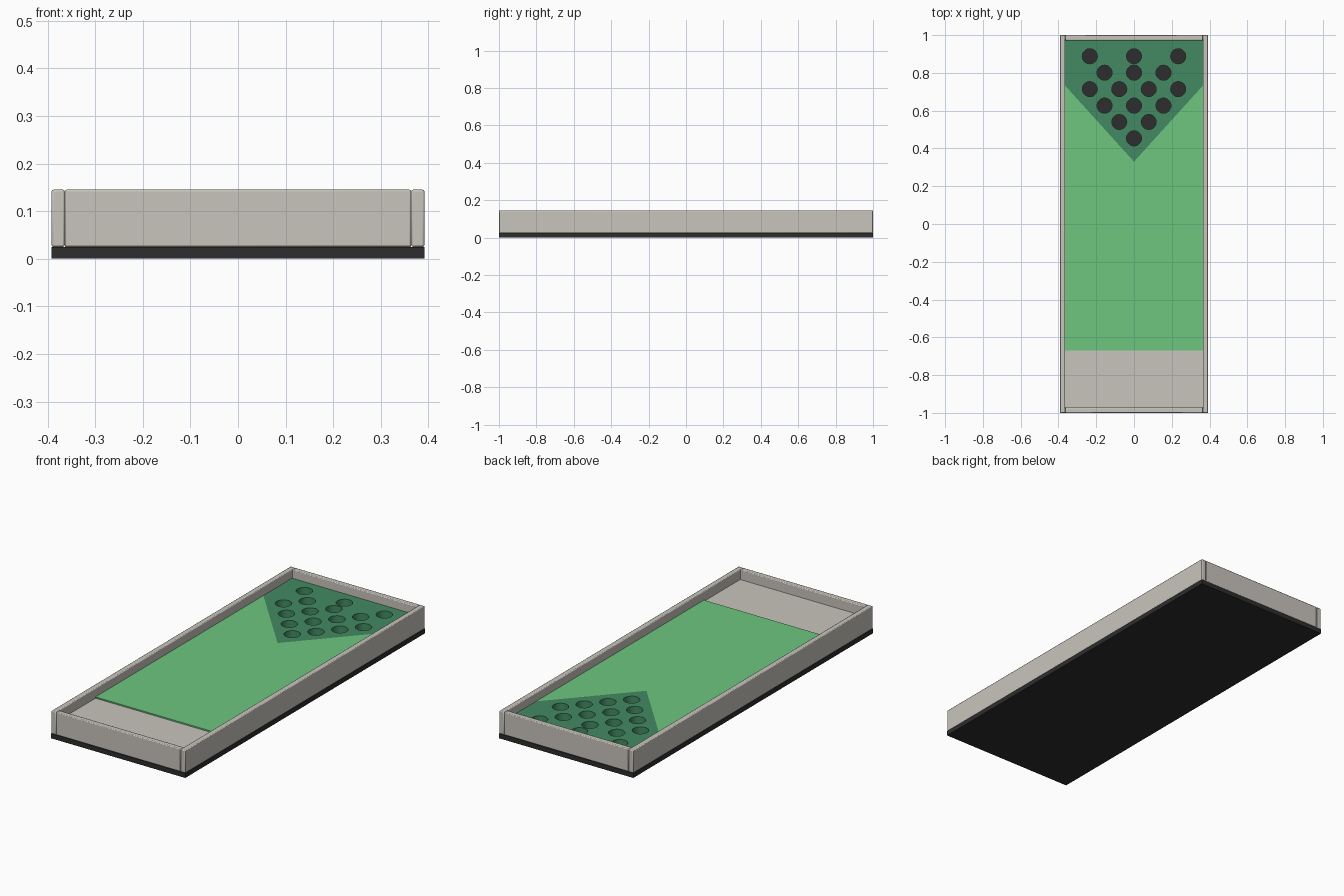
import bpy, bmesh, math
from mathutils import Matrix, Vector

cube = bpy.data.objects.get("Cube")
if cube:
    bpy.data.objects.remove(cube, do_unlink=True)


def material(name, rgb):
    m = bpy.data.materials.new(name)
    m.use_nodes = True
    m.diffuse_color = (*rgb, 1)
    bsdf = next(n for n in m.node_tree.nodes if n.type == 'BSDF_PRINCIPLED')
    bsdf.inputs["Base Color"].default_value = (*rgb, 1)
    return m


grey = material("warm grey", (0.584, 0.558, 0.509))
light_green = material("light green", (0.156, 0.565, 0.212))
dark_green = material("dark green", (0.056, 0.254, 0.122))
black = material("charcoal", (0.026, 0.026, 0.026))

# Overall sizes
HALF_X, HALF_Y = 0.392, 1.0
WALL = 0.028
BASE_TOP, TOP = 0.025, 0.145
APRON_TOP, DECK_TOP = 0.093, 0.1
IN_X, IN_Y = HALF_X - WALL, HALF_Y - WALL
APRON_Y = -0.67


def box(name, lo, hi, mat, bevel=0):
    lo, hi = Vector(lo), Vector(hi)
    bm = bmesh.new()
    bmesh.ops.create_cube(bm, size=1, matrix=Matrix.Translation((lo + hi) / 2)
                          @ Matrix.Diagonal((*(hi - lo), 1)))
    mesh = bpy.data.meshes.new(name)
    bm.to_mesh(mesh)
    bm.free()
    obj = bpy.data.objects.new(name, mesh)
    bpy.context.collection.objects.link(obj)
    mesh.materials.append(mat)
    if bevel:
        mod = obj.modifiers.new("rounded edges", 'BEVEL')
        mod.width, mod.segments = bevel, 2
    return obj


def panel(name, outline, holes, z0, z1, mat):
    """Flat slab cut from an outline, with round holes through it."""
    curve = bpy.data.curves.new(name, 'CURVE')
    curve.dimensions, curve.fill_mode = '2D', 'BOTH'
    curve.extrude = (z1 - z0) / 2
    loops = [outline]
    for cx, cy, r in holes:
        steps = [math.tau * i / 20 for i in range(20)]
        loops.append([(cx + r * math.cos(a), cy + r * math.sin(a)) for a in steps])
    for loop in loops:
        spline = curve.splines.new('POLY')
        spline.points.add(len(loop) - 1)
        for point, (x, y) in zip(spline.points, loop):
            point.co = (x, y, 0, 1)
        spline.use_cyclic_u = True
    temp = bpy.data.objects.new(name + " outline", curve)
    bpy.context.collection.objects.link(temp)
    graph = bpy.context.evaluated_depsgraph_get()
    mesh = bpy.data.meshes.new_from_object(temp.evaluated_get(graph))
    bpy.data.objects.remove(temp, do_unlink=True)
    bm = bmesh.new()
    bm.from_mesh(mesh)
    bmesh.ops.translate(bm, verts=bm.verts, vec=(0, 0, (z0 + z1) / 2))
    bmesh.ops.remove_doubles(bm, verts=bm.verts, dist=1e-5)
    bmesh.ops.recalc_face_normals(bm, faces=bm.faces)
    bm.to_mesh(mesh)
    bm.free()
    mesh.materials.clear()
    mesh.materials.append(mat)
    obj = bpy.data.objects.new(name, mesh)
    bpy.context.collection.objects.link(obj)
    return obj


# Base board
box("base_board", (-HALF_X, -HALF_Y, 0), (HALF_X, HALF_Y, BASE_TOP), black)

# Rim walls: long sides run full length, end walls fit between them
smooth = []
for side, s in (("left", 1), ("right", -1)):
    x0, x1 = sorted((s * IN_X, s * HALF_X))
    smooth.append(box(side + "_wall", (x0, -HALF_Y, BASE_TOP), (x1, HALF_Y, TOP), grey, 0.004))
for end, s in (("back", 1), ("front", -1)):
    y0, y1 = sorted((s * IN_Y, s * HALF_Y))
    smooth.append(box(end + "_wall", (-IN_X, y0, BASE_TOP), (IN_X, y1, TOP), grey, 0.004))

# Throwing apron at the front
box("front_apron", (-IN_X, -IN_Y, BASE_TOP), (IN_X, APRON_Y, APRON_TOP), grey)

# Main deck, notched to receive the pointed target area
apex, left, right = (0, 0.33), (IN_X, 0.732), (-IN_X, 0.732)
panel("main_deck", [(-IN_X, APRON_Y), (IN_X, APRON_Y), left, apex, right],
      [], BASE_TOP, DECK_TOP, light_green)

# Target area with its rows of holes, front to back, in half-pitch columns
PITCH_X, PITCH_Y = 0.078, 0.087
rows = [(0,), (-1, 1), (-2, 0, 2), (-3, -1, 1, 3), (-2, 0, 2), (-3, 0, 3)]
holes = [(c * PITCH_X, 0.453 + i * PITCH_Y, 0.04) for i, row in enumerate(rows) for c in row]
smooth.append(panel("target_deck", [apex, left, (IN_X, IN_Y), (-IN_X, IN_Y), right],
                    holes, BASE_TOP, DECK_TOP, dark_green))

# Soft shading on rounded walls and holes
bpy.ops.object.select_all(action='DESELECT')
for obj in smooth:
    obj.select_set(True)
bpy.context.view_layer.objects.active = smooth[0]
bpy.ops.object.shade_smooth_by_angle(angle=math.radians(40))
